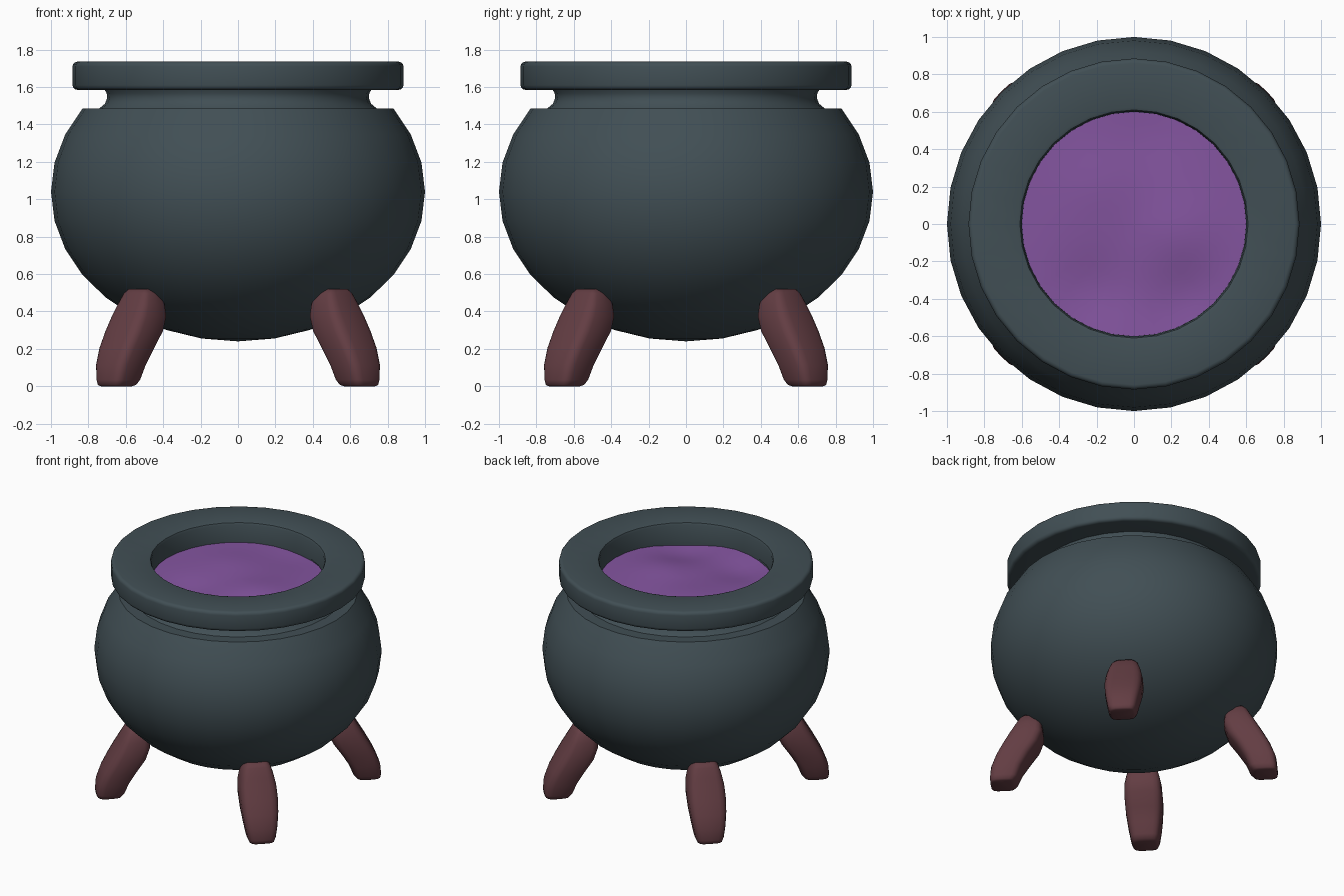
import bpy, bmesh, math

if "Cube" in bpy.data.objects:
    bpy.data.objects.remove(bpy.data.objects["Cube"])

SEG = 32


def material(name, rgb):
    m = bpy.data.materials.new(name)
    m.diffuse_color = (*rgb, 1)
    m.use_nodes = True
    m.node_tree.nodes["Principled BSDF"].inputs["Base Color"].default_value = m.diffuse_color
    return m


IRON = material("dark_iron", (0.053, 0.078, 0.09))
BREW = material("purple_brew", (0.23, 0.09, 0.35))
WOOD = material("red_brown", (0.125, 0.047, 0.056))


def finish(name, bm, mat, angle=40):
    bmesh.ops.remove_doubles(bm, verts=bm.verts, dist=1e-5)
    bmesh.ops.recalc_face_normals(bm, faces=bm.faces)
    me = bpy.data.meshes.new(name)
    bm.to_mesh(me)
    bm.free()
    me.materials.append(mat)
    ob = bpy.data.objects.new(name, me)
    bpy.context.collection.objects.link(ob)
    bpy.ops.object.select_all(action='DESELECT')
    ob.select_set(True)
    bpy.context.view_layer.objects.active = ob
    bpy.ops.object.shade_smooth_by_angle(angle=math.radians(angle))
    return ob


def bridge(bm, a, b):
    n = len(a)
    for i in range(n):
        bm.faces.new((a[i], a[(i + 1) % n], b[(i + 1) % n], b[i]))


def lathe(name, profile, mat, closed=False):
    bm = bmesh.new()
    rings = []
    for r, z in profile:
        rings.append([bm.verts.new((r * math.cos(t), r * math.sin(t), z))
                      for t in (2 * math.pi * i / SEG for i in range(SEG))])
    for a, b in zip(rings, rings[1:]):
        bridge(bm, a, b)
    if closed:
        bridge(bm, rings[-1], rings[0])
    bmesh.ops.remove_doubles(bm, verts=bm.verts, dist=1e-5)
    bmesh.ops.dissolve_degenerate(bm, edges=bm.edges, dist=1e-5)
    return finish(name, bm, mat)


def bowl(radius, height, last):
    # squashed-sphere profile from the bottom pole upward
    return [(radius * math.sin(k * math.pi / 16),
             1.04 - height * math.cos(k * math.pi / 16)) for k in range(last + 1)]


# Pot body: round outside, pinched neck, hollow inside
outer = bowl(1.0, 0.8, 11) + [(0.745, 1.483), (0.712, 1.51), (0.70, 1.54),
                              (0.702, 1.565), (0.715, 1.59)]
inner = [(0.605, 1.59), (0.605, 1.52)] + bowl(0.9, 0.7, 11)[::-1]
lathe("pot_body", outer + inner, IRON)

# Rim: flat ring with rounded outer edges
R, B, T, c = 0.885, 1.585, 1.735, 0.025
rim = [(0.60, B), (R - c, B)]
rim += [(R - c + c * math.sin(a), B + c - c * math.cos(a)) for a in (math.pi / 6, math.pi / 3, math.pi / 2)]
rim += [(R - c + c * math.cos(a), T - c + c * math.sin(a)) for a in (0, math.pi / 6, math.pi / 3, math.pi / 2)]
rim += [(0.625, T), (0.61, T - 0.005), (0.603, T - 0.02)]
lathe("rim", rim, IRON, closed=True)

# Liquid: gently rippled disc
dips = [(-0.22, -0.36, -0.035), (0.28, -0.40, -0.035), (0.25, -0.05, 0.02),
        (-0.2, 0.2, 0.015), (0.1, 0.5, -0.015)]
bm = bmesh.new()
rings = []
for k in range(11):
    r = 0.606 * k / 10
    ring = []
    for i in range(SEG):
        x, y = r * math.cos(2 * math.pi * i / SEG), r * math.sin(2 * math.pi * i / SEG)
        z = 1.58 + sum(h * math.exp(-((x - u) ** 2 + (y - v) ** 2) / 0.04) for u, v, h in dips)
        ring.append(bm.verts.new((x, y, z)))
    rings.append(ring)
for a, b in zip(rings, rings[1:]):
    bridge(bm, a, b)
bmesh.ops.remove_doubles(bm, verts=bm.verts, dist=1e-5)
bmesh.ops.dissolve_degenerate(bm, edges=bm.edges, dist=1e-5)
liquid = finish("liquid", bm, BREW)
if sum(p.normal.z for p in liquid.data.polygons) < 0:
    liquid.data.flip_normals()

# Legs: (height, distance from axis, radial half size, sideways half size)
LEG = [(0.005, 0.92, 0.065, 0.075), (0.012, 0.915, 0.085, 0.088), (0.04, 0.905, 0.098, 0.10),
       (0.12, 0.885, 0.11, 0.115), (0.21, 0.84, 0.12, 0.128), (0.30, 0.785, 0.127, 0.133),
       (0.38, 0.748, 0.118, 0.128), (0.44, 0.733, 0.098, 0.115), (0.50, 0.725, 0.072, 0.095),
       (0.525, 0.73, 0.045, 0.07)]


def spow(v):
    return math.copysign(abs(v) ** 0.5, v)


def leg(name, angle):
    bm = bmesh.new()
    ca, sa = math.cos(angle), math.sin(angle)
    rings = []
    for z, dist, a, b in LEG:
        ring = []
        for i in range(20):
            t = 2 * math.pi * i / 20
            u, v = dist + a * spow(math.cos(t)), b * spow(math.sin(t))
            ring.append(bm.verts.new((u * ca - v * sa, u * sa + v * ca, z - 0.005)))
        rings.append(ring)
    for p, q in zip(rings, rings[1:]):
        bridge(bm, p, q)
    bm.faces.new(rings[0])
    bm.faces.new(rings[-1])
    finish(name, bm, WOOD, 60)


for i, side in enumerate(("back_right", "back_left", "front_left", "front_right")):
    leg(side + "_leg", math.radians(45 + 90 * i))
